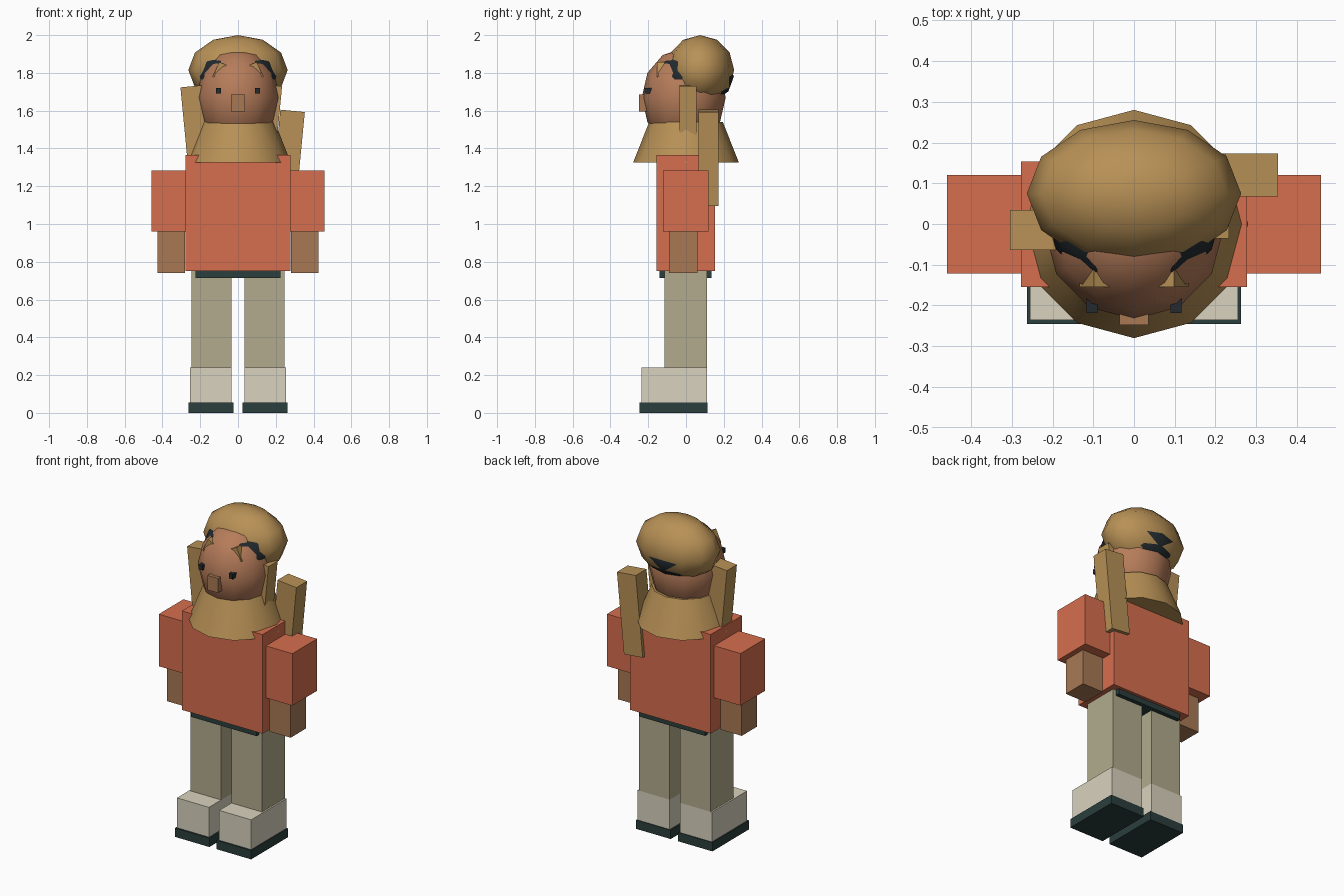
import bpy, bmesh, math
from mathutils import Matrix, Vector

if "Cube" in bpy.data.objects:
    bpy.data.objects.remove(bpy.data.objects["Cube"])


def lin(c):
    c /= 255
    return c / 12.92 if c <= 0.04045 else ((c + 0.055) / 1.055) ** 2.4


def material(name, r, g, b):
    m = bpy.data.materials.new(name)
    m.diffuse_color = (lin(r), lin(g), lin(b), 1)
    m.use_nodes = True
    m.node_tree.nodes["Principled BSDF"].inputs["Base Color"].default_value = m.diffuse_color
    return m


TAN = material("tan", 184, 145, 86)
SKIN = material("skin", 168, 121, 84)
FACE = material("face", 182, 124, 90)
RED = material("red", 214, 110, 78)
KHAKI = material("khaki", 178, 171, 141)
CREAM = material("cream", 217, 210, 190)
DARK = material("dark", 42, 62, 60)
BLACK = material("black", 34, 42, 46)


def finish(name, bm, mat, smooth=False):
    bmesh.ops.recalc_face_normals(bm, faces=bm.faces)
    for f in bm.faces:
        f.smooth = smooth and len(f.verts) <= 4
    me = bpy.data.meshes.new(name)
    bm.to_mesh(me)
    bm.free()
    me.materials.append(mat)
    ob = bpy.data.objects.new(name, me)
    bpy.context.collection.objects.link(ob)
    return ob


def bar(name, center, size, tilt, mat):
    """Box tilted about the y axis, in degrees."""
    bm = bmesh.new()
    mtx = (Matrix.Translation(center) @ Matrix.Rotation(math.radians(tilt), 4, 'Y')
           @ Matrix.Diagonal((*size, 1)))
    bmesh.ops.create_cube(bm, size=1, matrix=mtx)
    return finish(name, bm, mat)


def box(name, lo, hi, mat):
    lo, hi = Vector(lo), Vector(hi)
    return bar(name, (lo + hi) / 2, hi - lo, 0, mat)


def pair(name, lo, hi, mat):
    """Box and its mirror image across x = 0."""
    box(name + "_right", lo, hi, mat)
    box(name + "_left", (-hi[0], lo[1], lo[2]), (-lo[0], hi[1], hi[2]), mat)


def ball(name, center, radii, mat):
    bm = bmesh.new()
    bmesh.ops.create_uvsphere(bm, u_segments=12, v_segments=6, radius=1,
                              matrix=Matrix.Translation(center) @ Matrix.Diagonal((*radii, 1)))
    return finish(name, bm, mat, True)


# Legs and shoes
pair("sole", (0.025, -0.245, 0), (0.262, 0.115, 0.055), DARK)
pair("shoe", (0.035, -0.235, 0.055), (0.255, 0.11, 0.24), CREAM)
pair("leg", (0.035, -0.115, 0.24), (0.245, 0.11, 0.755), KHAKI)

# Body and arms
box("belt", (-0.225, -0.14, 0.715), (0.225, 0.135, 0.77), DARK)
box("torso", (-0.277, -0.155, 0.75), (0.277, 0.153, 1.365), RED)
pair("sleeve", (0.27, -0.122, 0.96), (0.459, 0.12, 1.283), RED)
pair("hand", (0.28, -0.09, 0.74), (0.425, 0.06, 0.97), SKIN)

# Cape collar
bm = bmesh.new()
bmesh.ops.create_cone(bm, cap_ends=True, segments=12, radius1=0.28, radius2=0.195, depth=0.215,
                      matrix=Matrix.Translation((0, 0, 1.4325)))
finish("collar", bm, TAN, True)

# Head, hair and cap
ball("head", (0, -0.012, 1.67), (0.22, 0.222, 0.26), FACE)
ball("dark_hair", (0, 0.042, 1.78), (0.22, 0.211, 0.155), BLACK)
ball("cap", (0, 0.075, 1.815), (0.263, 0.18, 0.185), TAN)

# Face details
pair("eye", (0.09, -0.219, 1.69), (0.117, -0.18, 1.72), BLACK)
box("nose", (-0.036, -0.248, 1.595), (0.036, -0.18, 1.685), SKIN)
for side, label in ((1, "right"), (-1, "left")):
    bar("brow_" + label, (0.096 * side, -0.132, 1.81), (0.045, 0.045, 0.085), -25 * side, TAN)

# Hanging strands beside the head
bar("strand_left", (-0.223, -0.015, 1.50), (0.12, 0.098, 0.46), -5.5, TAN)
bar("strand_right", (0.168, 0.01, 1.52), (0.09, 0.09, 0.43), 5.5, TAN)
bar("strand_back", (0.265, 0.12, 1.35), (0.13, 0.105, 0.5), 5.5, TAN)
